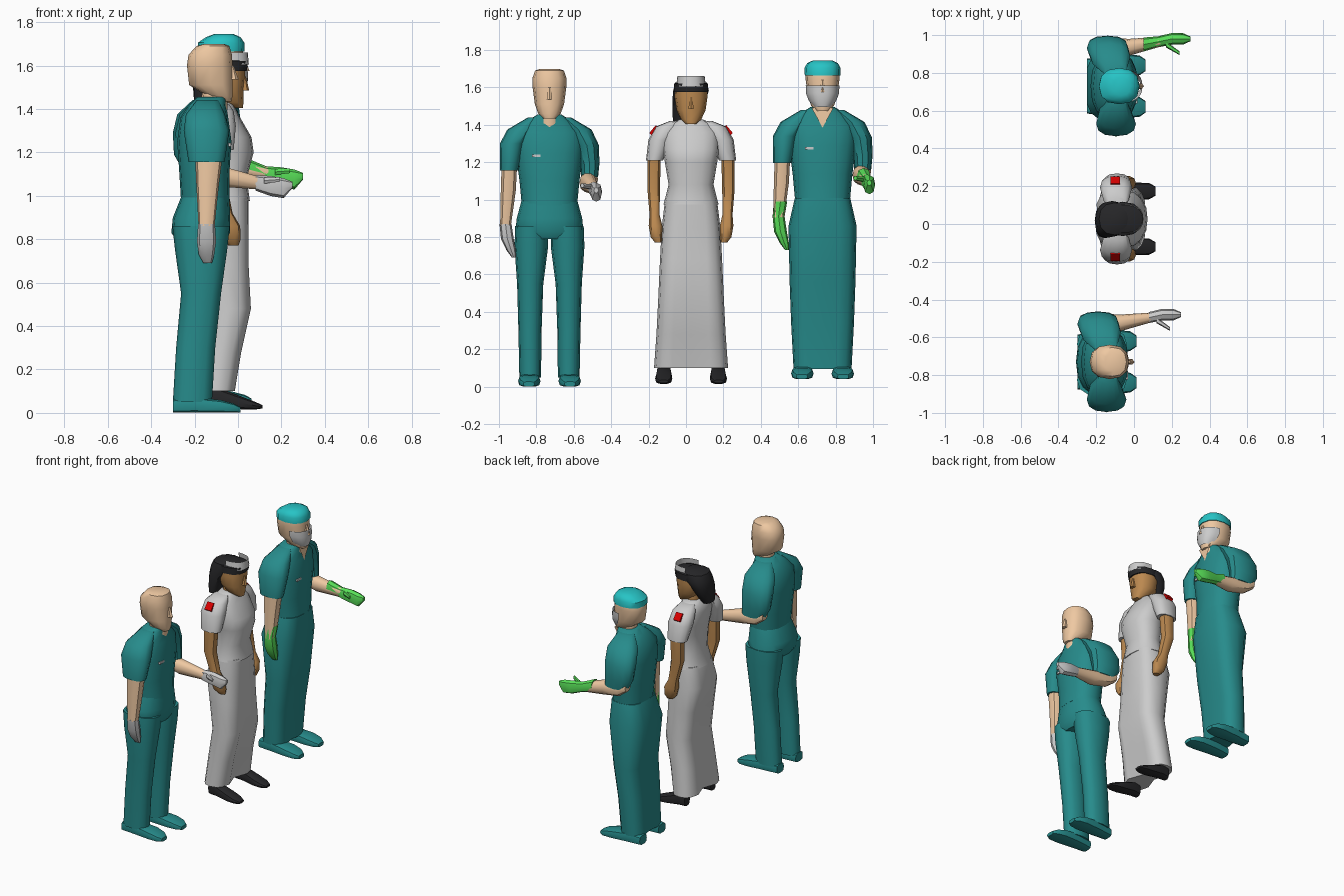
import bpy, bmesh
from math import sin, cos, pi, copysign, radians
from mathutils import Vector

COLOURS = dict(teal=(.02, .26, .26), cap=(.02, .55, .56), skin=(.86, .58, .36), brown=(.5, .25, .08),
               green=(.1, .75, .1), black=(.02, .02, .022), red=(.7, .0, .0))
MATS = {}
for key, rgb in COLOURS.items():
    MATS[key] = bpy.data.materials.new(key)
    MATS[key].diffuse_color = (*rgb, 1)

ORIGIN = Vector((0, 0, 0))   # current figure's position


def finish(name, bm, colour):
    bmesh.ops.recalc_face_normals(bm, faces=bm.faces)
    me = bpy.data.meshes.new(name)
    bm.to_mesh(me)
    bm.free()
    ob = bpy.data.objects.new(name, me)
    ob.location = ORIGIN
    bpy.context.collection.objects.link(ob)
    if colour:
        me.materials.append(MATS[colour])
    bpy.ops.object.select_all(action='DESELECT')
    ob.select_set(True)
    bpy.context.view_layer.objects.active = ob
    bpy.ops.object.shade_smooth_by_angle(angle=radians(40))
    return ob


def loft(name, rings, colour=None, side=1, axis='z', n=12, p=.85, arc=None, pinch=0):
    """Skin rings (x, y, z, half a, half b); axis z: a, b on x, y; axis x: a, b on y, z."""
    bm = bmesh.new()
    count = n if arc is None else n + 1
    rows = []
    for k, (x, y, z, a, b) in enumerate(rings):
        row = []
        for i in range(count):
            t = 2 * pi * i / n if arc is None else radians(arc) * (2 * i / n - 1)
            c, s = (copysign(abs(v) ** p, v) if abs(v) > 1e-6 else 0 for v in (cos(t), sin(t)))
            if abs(s) < .1:
                c *= 1 - pinch * k / (len(rings) - 1)
            co = (x + a * c, (y + b * s) * side, z) if axis == 'z' else (x, (y + a * c) * side, z + b * s)
            row.append(bm.verts.new(co))
        rows.append(row)
    for r0, r1 in zip(rows, rows[1:]):
        for i in range(n):
            j = (i + 1) % count
            bm.faces.new((r0[i], r0[j], r1[j], r1[i]))
    if arc is None:
        bm.faces.new(rows[0])
        bm.faces.new(rows[-1])
    return finish(name, bm, colour)


def box(name, centre, size, colour=None, roll=0):
    bm = bmesh.new()
    bmesh.ops.create_cube(bm, size=1)
    bmesh.ops.scale(bm, vec=size, verts=bm.verts)
    ob = finish(name, bm, colour)
    ob.location = ORIGIN + Vector(centre)
    ob.rotation_euler = (roll, 0, 0)


def poly(name, pts, colour):
    bm = bmesh.new()
    bm.faces.new([bm.verts.new(q) for q in pts])
    finish(name, bm, colour)


def scrubs_figure(tag, glove):
    # head, neck and nose
    loft(tag + "_neck", [(-.11, 0, 1.38, .06, .055), (-.105, 0, 1.52, .06, .055)], 'skin')
    loft(tag + "_head", [(-.065, 0, 1.435, .035, .035), (-.085, 0, 1.46, .06, .06), (-.125, 0, 1.51, .1, .078),
                         (-.13, 0, 1.60, .105, .09), (-.128, 0, 1.65, .1, .091),
                         (-.115, 0, 1.69, .075, .077), (-.11, 0, 1.70, .045, .05)], 'skin')
    loft(tag + "_nose", [(-.025, 0, 1.535, .028, .017), (-.03, 0, 1.60, .01, .008)], 'skin', n=6)
    # shirt
    loft(tag + "_shirt", [(-.15, 0, .97, .112, .148), (-.155, 0, 1.1, .115, .16), (-.155, 0, 1.25, .125, .18),
                          (-.155, 0, 1.36, .11, .18), (-.14, 0, 1.42, .085, .12), (-.12, 0, 1.455, .07, .065)],
         'teal', n=16)
    box(tag + "_badge", (-.038, -.07, 1.235), (.012, .045, .014))
    # lowered right arm
    loft(tag + "_right_sleeve", [(-.14, .08, 1.44, .05, .035), (-.15, .155, 1.375, .09, .07),
                                 (-.145, .2, 1.30, .105, .065), (-.145, .215, 1.155, .083, .05)], 'teal', -1)
    loft(tag + "_right_arm", [(-.135, .215, 1.17, .062, .043), (-.14, .22, 1.05, .052, .042),
                              (-.145, .235, .86, .037, .03)], 'skin', -1, n=10)
    loft(tag + "_right_glove", ([(-.14, .225, .95, .045, .036)] if glove else []) +
         [(-.145, .235, .87, .039, .032), (-.145, .225, .79, .044, .034),
          (-.145, .205, .73, .036, .025), (-.14, .19, .69, .02, .01)], glove, -1, n=8)
    # bent left arm reaching forward
    loft(tag + "_left_sleeve", [(-.15, .08, 1.44, .06, .035), (-.175, .155, 1.375, .105, .07),
                                (-.19, .2, 1.29, .11, .065), (-.19, .215, 1.19, .105, .052),
                                (-.17, .215, 1.12, .085, .045)], 'teal')
    loft(tag + "_left_forearm", [(-.26, .22, 1.14, .03, .03), (-.2, .215, 1.11, .045, .045),
                                 (-.08, .205, 1.09, .045, .05), (.09, .235, 1.06, .026, .032)],
         'skin', axis='x', n=10)
    loft(tag + "_left_glove", ([(0, .22, 1.085, .037, .044)] if glove else []) +
         [(.08, .235, 1.06, .029, .036), (.15, .25, 1.045, .031, .046), (.21, .25, 1.035, .03, .046),
          (.25, .25, 1.05, .012, .015)], glove, axis='x', n=8)
    loft(tag + "_left_thumb", [(.12, .22, 1.07, .016, .016), (.19, .175, 1.075, .01, .012)],
         glove, axis='x', n=6)
    # shoes
    for side, word in ((-1, "right"), (1, "left")):
        loft(f"{tag}_{word}_shoe", [(-.30, .105, .032, .04, .032), (-.2, .105, .037, .052, .037),
                                    (-.08, .108, .03, .06, .03), (-.02, .11, .022, .052, .022),
                                    (.012, .11, .014, .03, .013)], 'teal', side, 'x', 10, .6)


# bald doctor in trousers
ORIGIN = Vector((0, -.73, 0))
scrubs_figure("doctor", None)
loft("doctor_hips", [(-.15, 0, 1.0, .11, .148), (-.168, 0, .9, .132, .175), (-.172, 0, .83, .135, .182),
                     (-.17, 0, .79, .11, .15)], 'teal', n=16)
for side, word in ((-1, "right"), (1, "left")):
    loft(f"doctor_{word}_trouser_leg", [(-.17, .095, .86, .132, .088), (-.17, .097, .75, .12, .09),
                                        (-.17, .103, .55, .092, .07), (-.195, .104, .3, .09, .062),
                                        (-.21, .103, .05, .09, .058)], 'teal', side)

# surgeon with gown, cap and mask
ORIGIN = Vector((.05, .73, .04))
scrubs_figure("surgeon", 'green')
loft("surgeon_gown", [(-.15, 0, .97, .112, .148), (-.17, 0, .82, .137, .182), (-.17, 0, .52, .1, .176),
                      (-.195, 0, .3, .092, .168), (-.21, 0, .055, .09, .155)], 'teal', n=16, p=.7, pinch=.2)
loft("surgeon_cap", [(-.128, 0, 1.625, .108, .095), (-.128, 0, 1.665, .107, .096),
                     (-.118, 0, 1.69, .08, .082), (-.115, 0, 1.705, .045, .05)], 'cap')
loft("surgeon_mask", [(-.07, 0, 1.455, .055, .045), (-.105, 0, 1.49, .1, .075), (-.12, 0, 1.53, .115, .09),
                      (-.125, 0, 1.57, .118, .091)], None, arc=80)
poly("surgeon_neck_opening", [(-.043, 0, 1.345), (-.042, .058, 1.45), (-.05, 0, 1.46), (-.042, -.058, 1.45)], 'skin')

# nurse
ORIGIN = Vector((0, .027, 0))
loft("nurse_neck", [(-.075, 0, 1.37, .05, .048), (-.07, 0, 1.49, .05, .045)], 'brown')
loft("nurse_head", [(-.005, 0, 1.405, .028, .028), (-.03, 0, 1.43, .055, .055), (-.055, 0, 1.48, .08, .078),
                    (-.06, 0, 1.55, .092, .088), (-.06, 0, 1.61, .09, .085)], 'brown')
loft("nurse_nose", [(.03, 0, 1.485, .022, .016), (.028, 0, 1.55, .008, .008)], 'brown', n=6)
loft("nurse_hair", [(-.165, -.045, 1.41, .03, .05), (-.16, -.03, 1.46, .045, .07), (-.145, -.01, 1.53, .063, .09),
                    (-.115, 0, 1.585, .088, .095), (-.1, 0, 1.625, .085, .085), (-.09, 0, 1.64, .05, .05)],
     'black')
loft("nurse_hair_band", [(-.06, 0, 1.575, .1, .091), (-.06, 0, 1.62, .107, .09), (-.07, 0, 1.635, .07, .06)],
     'black')
loft("nurse_cap", [(-.05, 0, 1.605, .1, .08), (-.055, 0, 1.66, .1, .073)], None, arc=95)
loft("nurse_tunic", [(-.06, 0, .975, .115, .147), (-.055, 0, 1.08, .095, .12), (-.04, 0, 1.2, .112, .14),
                     (-.05, 0, 1.27, .112, .15), (-.08, 0, 1.36, .09, .15), (-.085, 0, 1.41, .07, .11),
                     (-.08, 0, 1.43, .055, .06)], n=16)
loft("nurse_skirt", [(-.06, 0, .99, .108, .14), (-.075, 0, .85, .13, .157), (-.06, 0, .68, .115, .166),
                     (-.04, 0, .48, .105, .175), (-.075, 0, .28, .095, .185), (-.1, 0, .1, .09, .198)],
     n=16, p=.7, pinch=.45)
for side, word in ((-1, "right"), (1, "left")):
    loft(f"nurse_{word}_sleeve", [(-.09, .085, 1.42, .05, .03), (-.095, .13, 1.39, .075, .06),
                                  (-.095, .165, 1.32, .085, .063), (-.09, .195, 1.21, .07, .046)], None, side)
    loft(f"nurse_{word}_arm", [(-.09, .197, 1.23, .05, .037), (-.095, .2, 1.06, .042, .035),
                               (-.06, .195, .92, .035, .028), (-.04, .19, .86, .05, .038),
                               (-.03, .185, .8, .042, .032), (-.02, .175, .77, .022, .018)], 'brown', side, n=10)
    box(f"nurse_{word}_shoulder_patch", (-.1, side * .2, 1.372), (.05, .055, .016), 'red', -side * radians(50))
    loft(f"nurse_{word}_shoe", [(-.13, .145, .07, .03, .045), (-.08, .145, .07, .04, .045),
                                (.02, .146, .045, .046, .03), (.08, .147, .033, .043, .018),
                                (.113, .147, .028, .025, .008)], 'black', side, 'x', 10, .7)
